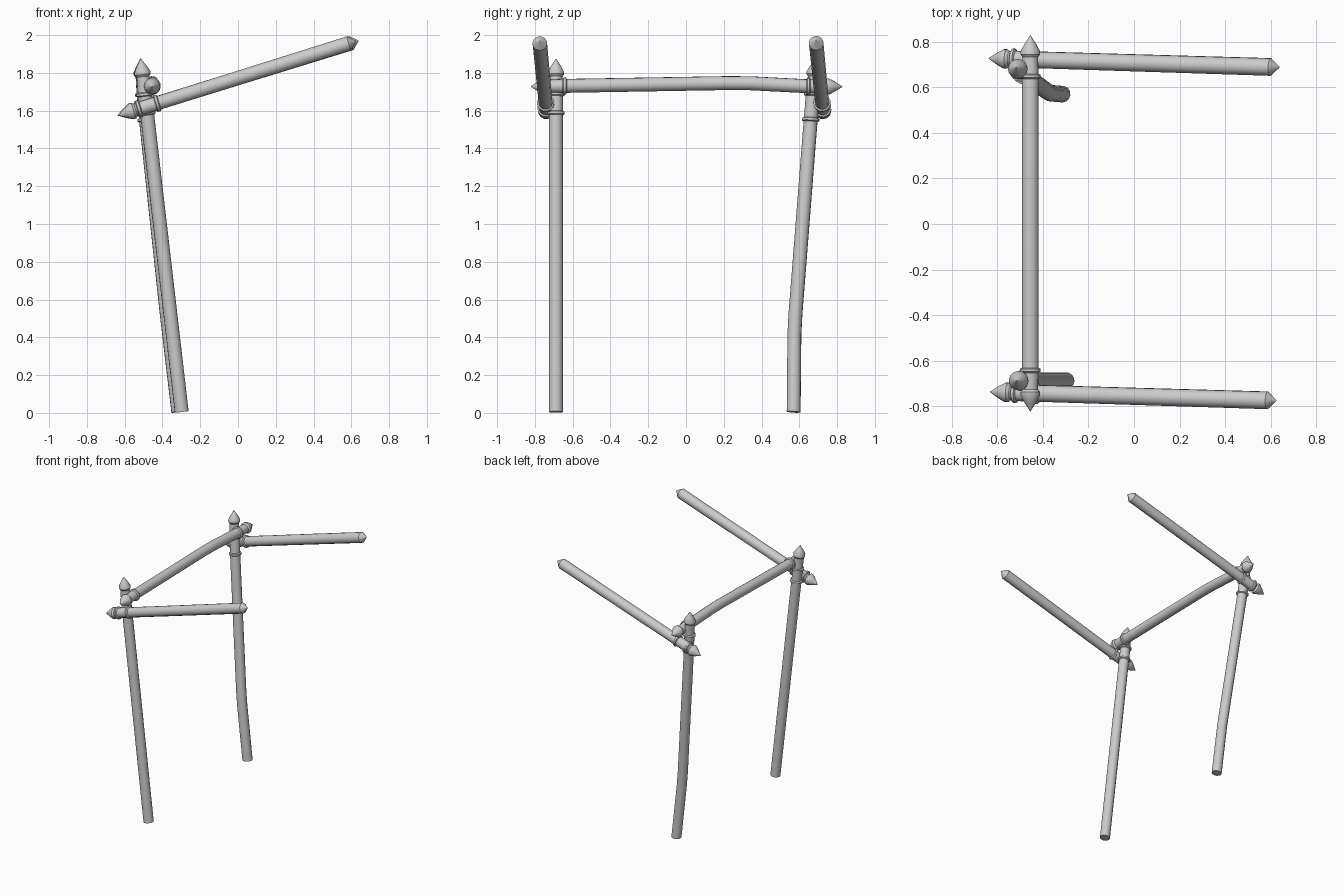
import bpy, bmesh, math
from mathutils import Vector

if "Cube" in bpy.data.objects:
    bpy.data.objects.remove(bpy.data.objects["Cube"])

R = 0.037        # pole radius
SIDES = 14

grey = bpy.data.materials.new("plain grey")
grey.use_nodes = True
COLOUR = (0.6, 0.6, 0.6, 1)
grey.diffuse_color = COLOUR
grey.node_tree.nodes["Principled BSDF"].inputs["Base Color"].default_value = COLOUR


def finial():
    """Pointed cap with a narrow neck, as (distance, radius)."""
    return [(0, 0.001), (0.04, 0.027), (0.07, 0.043), (0.084, 0.043), (0.096, 0.034)]


def ring(d):
    """Raised collar around the pole."""
    return [(d - 0.011, R), (d - 0.006, 0.046), (d + 0.006, 0.046), (d + 0.011, R)]


def point_tip(length):
    """Short blunt point."""
    return [(length - 0.04, 0.039), (length, 0.002)]


def lookup(table, d):
    """Linear interpolation in a list of (distance, value)."""
    for (d0, v0), (d1, v1) in zip(table, table[1:]):
        if d <= d1:
            return v0 + (v1 - v0) * ((d - d0) / (d1 - d0))
    return table[-1][1]


def path_length(points):
    return sum((b - a).length for a, b in zip(points, points[1:]))


def pole(name, points, profile):
    """Sweep a circle of changing radius along a gently bent path."""
    knots, d = [(0.0, points[0])], 0.0
    for a, b in zip(points, points[1:]):
        d += (b - a).length
        knots.append((d, b))
    axis = (points[-1] - points[0]).normalized()
    side = axis.orthogonal().normalized()
    up = axis.cross(side)
    stations = sorted({round(k[0], 5) for k in knots + profile})
    bm = bmesh.new()
    loops = []
    for s in stations:
        centre, r = lookup(knots, s), lookup(profile, s)
        angles = [2 * math.pi * i / SIDES for i in range(SIDES)]
        loops.append([bm.verts.new(centre + (side * math.cos(t) + up * math.sin(t)) * r)
                      for t in angles])
    for a, b in zip(loops, loops[1:]):
        for i in range(SIDES):
            j = (i + 1) % SIDES
            bm.faces.new((a[i], a[j], b[j], b[i]))
    bm.faces.new(loops[0])
    bm.faces.new(loops[-1])
    bmesh.ops.recalc_face_normals(bm, faces=bm.faces)
    mesh = bpy.data.meshes.new(name)
    bm.to_mesh(mesh)
    bm.free()
    mesh.materials.append(grey)
    obj = bpy.data.objects.new(name, mesh)
    bpy.context.collection.objects.link(obj)
    bpy.ops.object.select_all(action="DESELECT")
    obj.select_set(True)
    bpy.context.view_layer.objects.active = obj
    bpy.ops.object.shade_smooth_by_angle(angle=math.radians(35))


def vectors(*points):
    return [Vector(p) for p in points]


# Upright posts, from the tip down
front = vectors((-0.515, -0.688, 1.875), (-0.298, -0.688, 0.005))
back = vectors((-0.517, 0.687, 1.875), (-0.487, 0.66, 1.55), (-0.378, 0.58, 0.53),
               (-0.365, 0.574, 0.42), (-0.316, 0.57, 0.005))
for name, path, low in (("front_post", front, 0.29), ("back_post", back, 0.325)):
    profile = finial() + ring(0.19) + ring(low) + [(path_length(path), R)]
    pole(name, path, profile)

# Crossbar joining the posts, capped at both ends
bar = vectors((-0.455, -0.822, 1.728), (-0.455, 0.22, 1.746), (-0.455, 0.34, 1.745),
              (-0.455, 0.65, 1.729), (-0.455, 0.828, 1.727))
size = path_length(bar)
end = finial() + ring(0.18)
pole("crossbar", bar, end + [(size - d, r) for d, r in reversed(end)])

# Rising arms outside the posts
arms = {
    "front_arm": vectors((-0.632, -0.737, 1.575), (0.625, -0.775, 1.968)),
    "back_arm": vectors((-0.638, 0.727, 1.575), (0.638, 0.688, 1.97)),
}
for name, path in arms.items():
    profile = finial() + ring(0.115) + ring(0.215) + point_tip(path_length(path))
    pole(name, path, profile)
